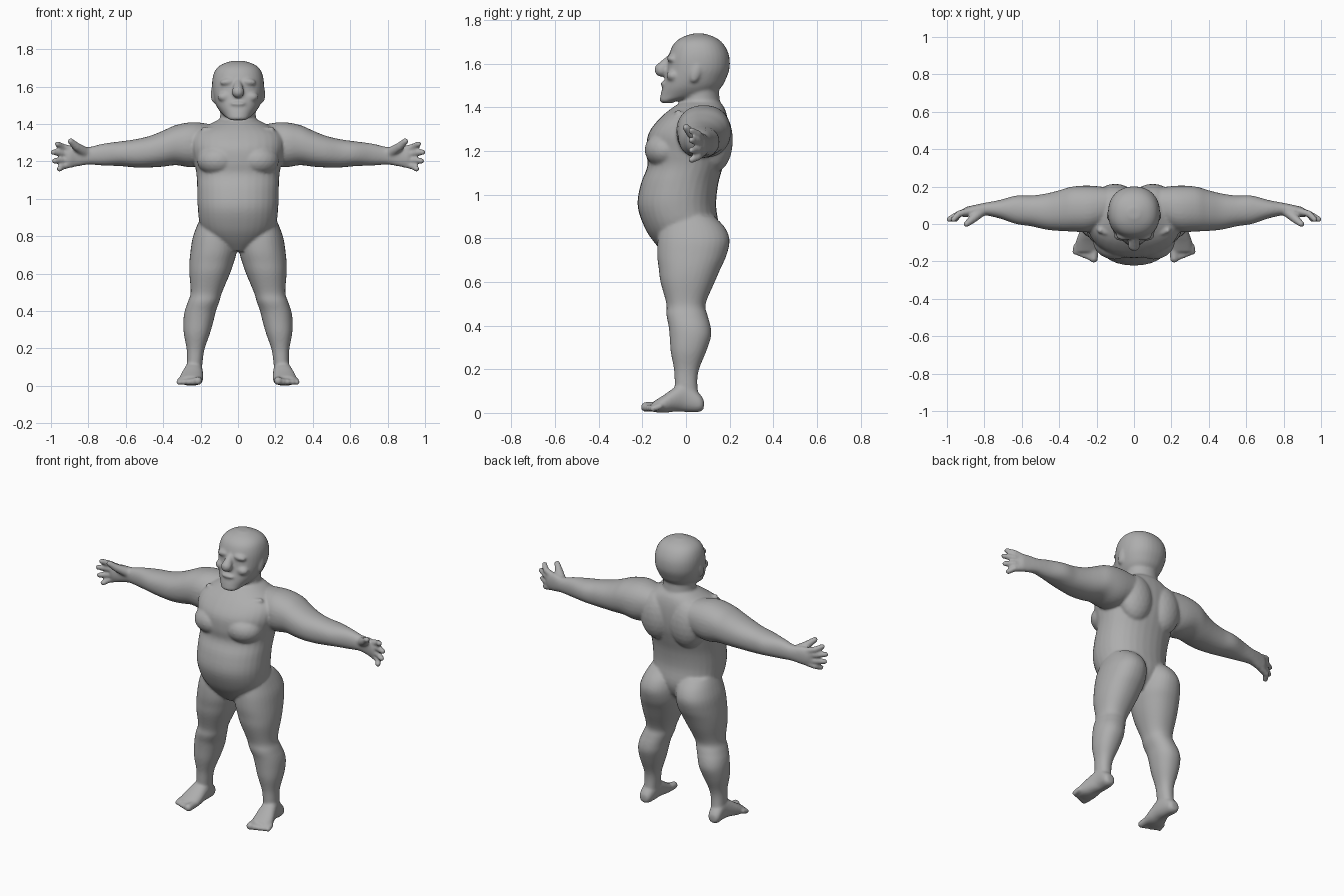
import bpy, bmesh, math
from mathutils import Vector, Matrix

bm = bmesh.new()


def spline(p, i, t):
    """Catmull-Rom value between rows i and i+1."""
    a, b, c, d = (p[max(0, min(len(p) - 1, i + k))] for k in (-1, 0, 1, 2))
    return [0.5 * (2 * q + (r - o) * t + (2 * o - 5 * q + 4 * r - s) * t * t
                   + (3 * q - o - 3 * r + s) * t ** 3) for o, q, r, s in zip(a, b, c, d)]


def tube(axis, rows, n=2.2, sides=32, steps=4):
    """Loft of superellipses; row = (position, u_low, u_high, v_low, v_high)."""
    others = [k for k in range(3) if k != axis]
    dense = [spline(rows, i, k / steps) for i in range(len(rows) - 1) for k in range(steps)]
    dense.append(rows[-1])
    rings = []
    for pos, u0, u1, v0, v1 in dense:
        ring = []
        for k in range(sides):
            a = 2 * math.pi * k / sides
            c, s = math.cos(a), math.sin(a)
            co = [0, 0, 0]
            co[axis] = pos
            co[others[0]] = (u0 + u1) / 2 + (u1 - u0) / 2 * math.copysign(abs(c) ** (2 / n), c)
            co[others[1]] = (v0 + v1) / 2 + (v1 - v0) / 2 * math.copysign(abs(s) ** (2 / n), s)
            ring.append(bm.verts.new(co))
        rings.append(ring)
    for r, q in zip(rings, rings[1:]):
        for k in range(sides):
            j = (k + 1) % sides
            bm.faces.new((r[k], r[j], q[j], q[k]))
    bm.faces.new(rings[0])
    bm.faces.new(rings[-1])


def blob(center, size, turn=0, axis='Y'):
    m = Matrix.Translation(center) @ Matrix.Rotation(turn, 4, axis) @ Matrix.Diagonal((*size, 1))
    bmesh.ops.create_icosphere(bm, subdivisions=3, radius=1, matrix=m)


def digit(points, r0, r1):
    """Finger or toe: overlapping beads along a bent path."""
    for i in range(len(points) - 1):
        for k in range(7):
            t = (i + k / 6) / (len(points) - 1)
            r = r0 + (r1 - r0) * t
            blob(Vector(points[i]).lerp(Vector(points[i + 1]), k / 6), (r, r, r))


# --- one side: arm
tube(0, [(0.10, 0.02, 0.19, 1.22, 1.39), (0.23, -0.04, 0.205, 1.17, 1.41),
         (0.33, -0.04, 0.20, 1.18, 1.395), (0.40, -0.037, 0.18, 1.172, 1.365),
         (0.47, -0.03, 0.163, 1.168, 1.337), (0.55, -0.012, 0.152, 1.168, 1.318),
         (0.63, 0.0, 0.152, 1.175, 1.307), (0.72, 0.03, 0.128, 1.178, 1.295),
         (0.80, 0.047, 0.113, 1.183, 1.277), (0.86, 0.045, 0.10, 1.173, 1.282),
         (0.90, 0.035, 0.09, 1.172, 1.275), (0.92, 0.04, 0.075, 1.18, 1.265)])
# fingers and thumb
for tip_x, tip_z, base_z in ((0.965, 1.293, 1.262), (0.988, 1.25, 1.238),
                             (0.98, 1.203, 1.211), (0.955, 1.16, 1.188)):
    digit([(0.885, 0.067, base_z), (0.935, 0.055, (base_z + tip_z) / 2), (tip_x, 0.025, tip_z)],
          0.020, 0.016)
digit([(0.82, 0.065, 1.25), (0.865, 0.025, 1.28), (0.895, 0.0, 1.308)], 0.029, 0.017)

# leg
tube(2, [(0.90, 0.02, 0.20, -0.11, 0.13), (0.85, 0.01, 0.222, -0.12, 0.178),
         (0.79, 0.004, 0.243, -0.13, 0.20), (0.72, 0.006, 0.254, -0.132, 0.185),
         (0.66, 0.022, 0.26, -0.125, 0.158), (0.60, 0.043, 0.26, -0.117, 0.132),
         (0.50, 0.085, 0.253, -0.09, 0.09), (0.45, 0.10, 0.268, -0.09, 0.098),
         (0.40, 0.118, 0.285, -0.08, 0.112), (0.35, 0.13, 0.292, -0.075, 0.115),
         (0.28, 0.15, 0.29, -0.07, 0.092), (0.20, 0.178, 0.275, -0.055, 0.06),
         (0.14, 0.188, 0.273, -0.052, 0.052), (0.06, 0.195, 0.275, -0.05, 0.06)])
# foot
tube(1, [(0.082, 0.215, 0.262, 0.018, 0.06), (0.06, 0.20, 0.277, 0.004, 0.09),
         (0.0, 0.19, 0.28, 0.004, 0.14), (-0.05, 0.187, 0.295, 0.006, 0.118),
         (-0.10, 0.186, 0.312, 0.0, 0.083), (-0.15, 0.192, 0.312, 0.004, 0.052)])
# toes
for k in range(5):
    x, r = 0.212 + 0.025 * k, (0.023, 0.018, 0.017, 0.016, 0.015)[k]
    digit([(x, -0.12, 0.03), (x + 0.003, -0.185 + 0.0085 * k, r + 0.004)], r, r)

# chest, shoulder blade, collar bone, brow, cheek and ear
blob((0.105, -0.09, 1.205), (0.115, 0.10, 0.085))
blob((0.10, 0.13, 1.25), (0.11, 0.085, 0.15))
digit([(0.03, -0.085, 1.352), (0.18, -0.035, 1.372)], 0.016, 0.016)
blob((0.052, -0.062, 1.625), (0.045, 0.025, 0.02), 0.1)
blob((0.07, -0.058, 1.545), (0.04, 0.032, 0.028))
blob((0.13, 0.045, 1.56), (0.016, 0.025, 0.05), -0.3, 'X')

# --- mirror to the other side
copy = bmesh.ops.duplicate(bm, geom=bm.verts[:] + bm.edges[:] + bm.faces[:])['geom']
for v in copy:
    if isinstance(v, bmesh.types.BMVert):
        v.co.x *= -1

# --- torso, neck and head: (height, half width, front, back)
def column(rows, n):
    tube(2, [(z, -w, w, f, b) for z, w, f, b in rows], n)

column([(0.72, 0.06, -0.09, 0.08), (0.78, 0.15, -0.145, 0.13), (0.85, 0.20, -0.19, 0.15),
        (0.95, 0.215, -0.222, 0.138), (1.05, 0.218, -0.207, 0.148), (1.13, 0.222, -0.177, 0.17),
        (1.20, 0.235, -0.182, 0.188), (1.28, 0.25, -0.172, 0.195), (1.35, 0.235, -0.12, 0.19),
        (1.40, 0.15, -0.06, 0.175), (1.43, 0.09, -0.01, 0.15)], 2.2)
column([(1.33, 0.11, -0.05, 0.17), (1.40, 0.10, -0.03, 0.16), (1.46, 0.095, -0.02, 0.152),
        (1.52, 0.10, -0.02, 0.15)], 2)
column([(1.420, 0.035, -0.11, -0.06), (1.43, 0.055, -0.12, -0.035), (1.455, 0.085, -0.117, 0.11),
        (1.49, 0.112, -0.108, 0.16), (1.53, 0.128, -0.098, 0.183), (1.58, 0.138, -0.088, 0.20),
        (1.64, 0.137, -0.078, 0.197), (1.69, 0.12, -0.057, 0.172), (1.72, 0.085, -0.02, 0.135),
        (1.738, 0.03, 0.03, 0.085)], 2.2)
# nose and mouth
digit([(0, -0.075, 1.625), (0, -0.112, 1.572)], 0.016, 0.033)
blob((0, -0.095, 1.508), (0.045, 0.024, 0.012))

# --- fuse everything into one smooth skin
bmesh.ops.recalc_face_normals(bm, faces=bm.faces[:])
mesh = bpy.data.meshes.new("body")
bm.to_mesh(mesh)
bm.free()
body = bpy.data.objects.new("body", mesh)
bpy.context.collection.objects.link(body)
skin = bpy.data.materials.new("plain grey")
skin.diffuse_color = (0.42, 0.42, 0.42, 1)
mesh.materials.append(skin)
remesh = body.modifiers.new("fuse", 'REMESH')
remesh.mode = 'VOXEL'
remesh.voxel_size = 0.007
remesh.use_smooth_shade = True
soften = body.modifiers.new("soften", 'SMOOTH')
soften.factor = 0.5
soften.iterations = 9
